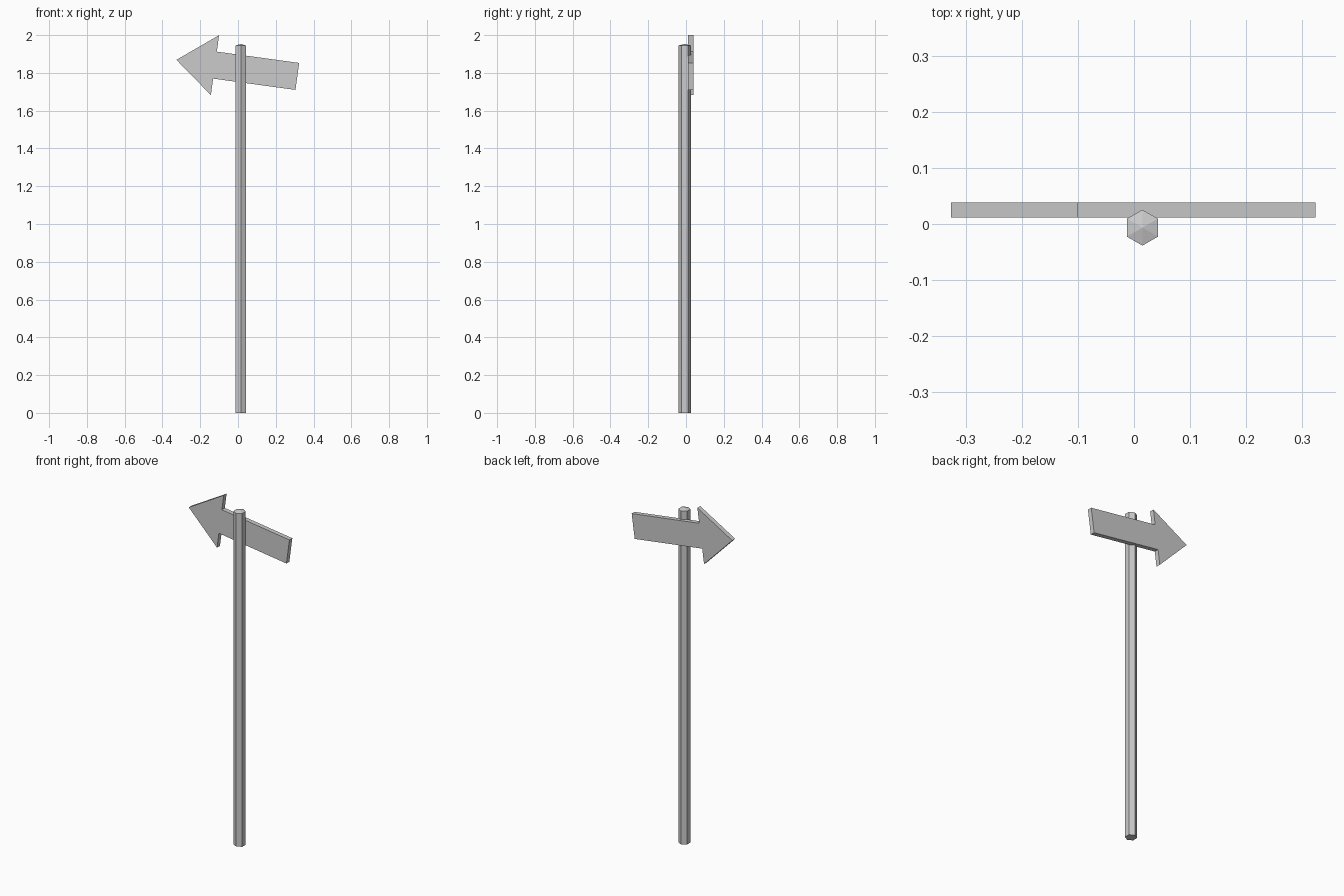
import bpy, bmesh
from math import radians, sin, cos, pi

if "Cube" in bpy.data.objects:
    bpy.data.objects.remove(bpy.data.objects["Cube"])


def make_object(name, bm):
    bmesh.ops.recalc_face_normals(bm, faces=bm.faces)
    mesh = bpy.data.meshes.new(name)
    bm.to_mesh(mesh)
    bm.free()
    obj = bpy.data.objects.new(name, mesh)
    bpy.context.collection.objects.link(obj)
    return obj


def extrude_profile(points, offset):
    """Close a planar profile into a solid; returns the bmesh and the far face."""
    bm = bmesh.new()
    face = bm.faces.new([bm.verts.new(p) for p in points])
    geom = bmesh.ops.extrude_face_region(bm, geom=[face], use_keep_orig=True)["geom"]
    moved = [g for g in geom if isinstance(g, bmesh.types.BMVert)]
    bmesh.ops.translate(bm, verts=moved, vec=offset)
    far = next(g for g in geom if isinstance(g, bmesh.types.BMFace))
    return bm, far


# Hexagonal post with a shallow pointed cap
radius, height, peak = 0.032, 1.945, 0.008
hexagon = [(0.015 + radius * cos(a), -0.0065 + radius * sin(a), 0)
           for a in (pi / 6 + i * pi / 3 for i in range(6))]
bm, top = extrude_profile(hexagon, (0, 0, height))
centre = bmesh.ops.poke(bm, faces=[top])["verts"]
bmesh.ops.translate(bm, verts=centre, vec=(0, 0, peak))
make_object("post", bm)

# Arrow board: half profile (distance behind tip, half width), mirrored and tilted
half = [(0.206, 0.16), (0.206, 0.072), (0.646, 0.072)]
outline = [(0, 0)] + half + [(d, -w) for d, w in reversed(half)]
tilt = radians(7.8)
tip_x, tip_z, front_y, thickness = -0.326, 1.869, 0.0117, 0.0268
board = [(tip_x + d * cos(tilt) + w * sin(tilt), front_y,
          tip_z - d * sin(tilt) + w * cos(tilt)) for d, w in outline]
bm, _ = extrude_profile(board, (0, thickness, 0))
make_object("arrow_board", bm)
